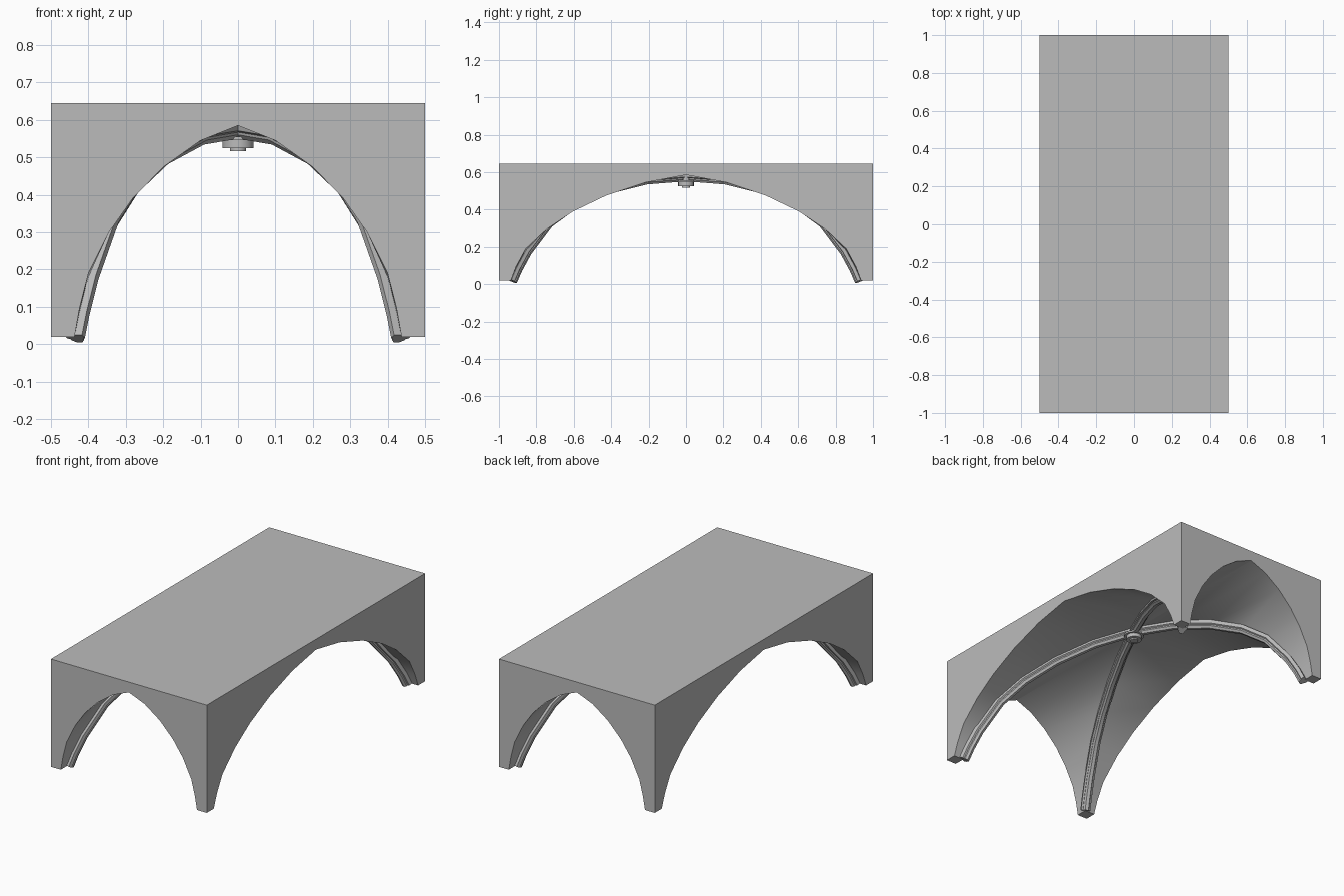
import bpy, bmesh, math
from mathutils import Vector

cube = bpy.data.objects.get("Cube")
if cube:
    bpy.data.objects.remove(cube, do_unlink=True)

HX, HY, TOP, BASE = 0.5, 1.0, 0.645, 0.02
AX, AY = 0.437, 0.936            # half spans of the two arches
# span fraction, wall arch height, groin height
CURVE = [(0, .585, .585), (.23, .545, .568), (.455, .475, .515), (.645, .39, .436),
         (.79, .30, .335), (.915, .19, .18), (.97, .095, .085), (1, BASE, BASE)]

stone = bpy.data.materials.new("grey stone")
stone.use_nodes = True
GREY = (0.5, 0.5, 0.5, 1)
stone.diffuse_color = GREY
stone.node_tree.nodes["Principled BSDF"].inputs["Base Color"].default_value = GREY


def finish(name, bm, angle):
    bmesh.ops.remove_doubles(bm, verts=bm.verts, dist=1e-5)
    bmesh.ops.recalc_face_normals(bm, faces=bm.faces)
    mesh = bpy.data.meshes.new(name)
    bm.to_mesh(mesh)
    bm.free()
    mesh.materials.append(stone)
    ob = bpy.data.objects.new(name, mesh)
    bpy.context.collection.objects.link(ob)
    bpy.ops.object.select_all(action='DESELECT')
    ob.select_set(True)
    bpy.context.view_layer.objects.active = ob
    bpy.ops.object.shade_smooth_by_angle(angle=math.radians(angle))
    return ob


# Vault block: one quadrant, mirrored over both axes
bm = bmesh.new()


def face(points):
    return bm.faces.new([bm.verts.new(p) for p in points])


end_arch = [(AX * t, HY, z) for t, z, g in CURVE]
side_arch = [(HX, AY * t, z) for t, z, g in CURVE]
groin = [(AX * t, AY * t, g) for t, z, g in CURVE]

face([(0, 0, TOP), (HX, 0, TOP), (HX, HY, TOP), (0, HY, TOP)])
face([(0, HY, TOP), (HX, HY, TOP), (HX, HY, BASE)] + end_arch[::-1])
face([(HX, 0, TOP), (HX, HY, TOP), (HX, HY, BASE)] + side_arch[::-1])
face([groin[-1], end_arch[-1], (HX, HY, BASE), side_arch[-1]])
for arch in (end_arch, side_arch):
    for i in range(len(CURVE) - 1):
        quad = [arch[i], arch[i + 1], groin[i + 1], groin[i]]
        face(quad if i else [arch[0], arch[1], groin[1], groin[0]])

for axis in range(2):
    dup = bmesh.ops.duplicate(bm, geom=bm.verts[:] + bm.edges[:] + bm.faces[:])
    for v in dup["geom"]:
        if isinstance(v, bmesh.types.BMVert):
            v.co[axis] *= -1
finish("vault_block", bm, 30)

# Diagonal ribs: stepped moulding swept along each groin
HALF = [(.026, -.01), (.026, .01), (.018, .015), (.018, .022), (.009, .034)]
PROFILE = HALF + [(-u, d) for u, d in reversed(HALF)]


def rib(name, sign):
    across = Vector((AY, -AX * sign, 0)).normalized()
    path = [Vector((AX * t, AY * t * sign, g)) for t, z, g in CURVE]
    path = [Vector((-p.x, -p.y, p.z)) for p in path[:0:-1]] + path
    bm = bmesh.new()
    rings = []
    for i, p in enumerate(path):
        tangent = (path[min(i + 1, len(path) - 1)] - path[max(i - 1, 0)]).normalized()
        inward = tangent.cross(across)
        if inward.z > 0:
            inward.negate()
        rings.append([bm.verts.new(p + across * u + inward * d) for u, d in PROFILE])
    n = len(PROFILE)
    for a, b in zip(rings, rings[1:]):
        for k in range(n):
            bm.faces.new([a[k], a[(k + 1) % n], b[(k + 1) % n], b[k]])
    bm.faces.new(rings[0])
    bm.faces.new(rings[-1])
    finish(name, bm, 25)


rib("diagonal_rib_a", 1)
rib("diagonal_rib_b", -1)

# Central boss: stacked turned discs under the crossing
bm = bmesh.new()
for radius, low, high in [(.022, .517, .527), (.042, .525, .547), (.054, .546, .556), (.03, .555, .59)]:
    disc = bmesh.ops.create_cone(bm, cap_ends=True, segments=16, radius1=radius,
                                 radius2=radius, depth=high - low)
    bmesh.ops.translate(bm, verts=disc["verts"], vec=(0, 0, (low + high) / 2))
finish("central_boss", bm, 30)
